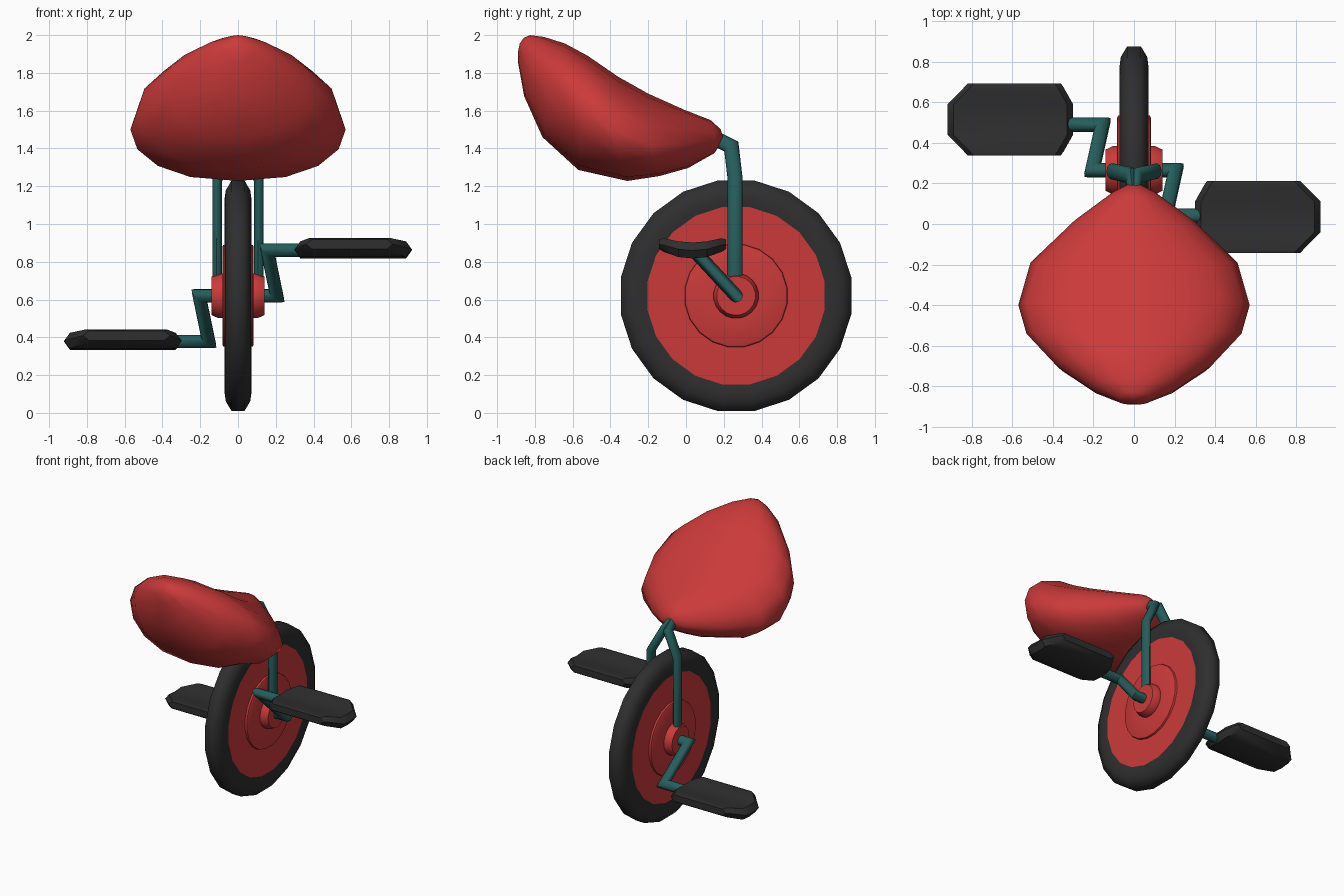
import bpy, bmesh, math
from mathutils import Vector

if "Cube" in bpy.data.objects:
    bpy.data.objects.remove(bpy.data.objects["Cube"])

HUB_Y, HUB_Z = 0.265, 0.62


def material(name, rgb):
    m = bpy.data.materials.new(name)
    m.diffuse_color = (*rgb, 1)
    m.use_nodes = True
    m.node_tree.nodes["Principled BSDF"].inputs["Base Color"].default_value = m.diffuse_color
    return m


RED = material("red", (0.6, 0.042, 0.042))
BLACK = material("black", (0.028, 0.028, 0.029))
TEAL = material("dark teal", (0.018, 0.11, 0.105))


def loft(name, rings, mat, angle=40, cap=True):
    """Skin a list of equal-sized rings into one object."""
    bm = bmesh.new()
    vs = [[bm.verts.new(p) for p in r] for r in rings]
    n = len(vs[0])
    for a, b in zip(vs, vs[1:]):
        for i in range(n):
            j = (i + 1) % n
            bm.faces.new((a[i], a[j], b[j], b[i]))
    if cap:
        bm.faces.new(vs[0][::-1])
        bm.faces.new(vs[-1])
    bmesh.ops.recalc_face_normals(bm, faces=bm.faces)
    me = bpy.data.meshes.new(name)
    bm.to_mesh(me)
    bm.free()
    ob = bpy.data.objects.new(name, me)
    bpy.context.collection.objects.link(ob)
    me.materials.append(mat)
    bpy.ops.object.select_all(action='DESELECT')
    ob.select_set(True)
    bpy.context.view_layer.objects.active = ob
    bpy.ops.object.shade_smooth_by_angle(angle=math.radians(angle))
    return ob


def lathe(name, profile, mat, angle, cap, n=20):
    """Spin (x, radius) points around the wheel axle."""
    rings = []
    for x, r in profile:
        ring = []
        for i in range(n):
            a = 2 * math.pi * (i + 0.5) / n
            ring.append((x, HUB_Y + r * math.cos(a), HUB_Z + r * math.sin(a)))
        rings.append(ring)
    return loft(name, rings, mat, angle, cap)


def tube(name, path, radius, mat, squash=1.0, n=10):
    """Mitred tube along a path; squash narrows it in x."""
    pts = [Vector((p[0] / squash, p[1], p[2])) for p in path]
    d = (pts[1] - pts[0]).normalized()
    u = d.orthogonal().normalized()
    v = d.cross(u)
    ring = []
    for i in range(n):
        a = 2 * math.pi * i / n
        ring.append(pts[0] + radius * (u * math.cos(a) + v * math.sin(a)))
    rings = [ring]
    for i in range(1, len(pts)):
        d = (pts[i] - pts[i - 1]).normalized()
        nxt = (pts[i + 1] - pts[i]).normalized() if i + 1 < len(pts) else d
        plane = (d + nxt).normalized()
        ring = [p + d * ((pts[i] - p).dot(plane) / d.dot(plane)) for p in ring]
        rings.append(ring)
    rings = [[(p.x * squash, p.y, p.z) for p in r] for r in rings]
    return loft(name, rings, mat, 50)


# Seat: stations of top (y, z), bottom (y, z), rim (y, z), half width
stations = [
    ((0.185, 1.50), (0.18, 1.42), (0.195, 1.46), 0.03),
    ((0.13, 1.55), (0.15, 1.375), (0.16, 1.44), 0.10),
    ((-0.01, 1.605), (0.01, 1.296), (0.02, 1.43), 0.29),
    ((-0.20, 1.69), (-0.14, 1.254), (-0.19, 1.42), 0.51),
    ((-0.36, 1.78), (-0.31, 1.228), (-0.40, 1.50), 0.57),
    ((-0.52, 1.89), (-0.57, 1.286), (-0.54, 1.61), 0.53),
    ((-0.64, 1.955), (-0.76, 1.46), (-0.70, 1.75), 0.38),
    ((-0.75, 1.99), (-0.857, 1.677), (-0.82, 1.89), 0.20),
    ((-0.825, 2.0), (-0.89, 1.86), (-0.87, 1.94), 0.08),
    ((-0.86, 1.985), (-0.888, 1.92), (-0.88, 1.955), 0.02),
]
rings = []
for top, bot, rim, w in stations:
    ring = []
    for i in range(16):
        a = 2 * math.pi * i / 16
        c, s = math.cos(a), math.sin(a)
        end = top if s > 0 else bot
        x = math.copysign(w * abs(c) ** 0.85, c) if abs(c) > 1e-6 else 0
        y, z = (r + (e - r) * abs(s) for r, e in zip(rim, end))
        ring.append((x, y, z))
    rings.append(ring)
loft("seat", rings, RED, 75)

# Wheel: rounded tyre and stepped disc with hub
half = [(0.065, 0.475), (0.071, 0.52), (0.065, 0.565), (0.034, 0.618)]
lathe("tyre", half + [(-x, r) for x, r in half[::-1]], BLACK, 60, False)
half = [(0.14, 0.103), (0.105, 0.12), (0.083, 0.12), (0.083, 0.262),
        (0.078, 0.272), (0.065, 0.275), (0.065, 0.478)]
lathe("wheel_disc", half + [(-x, r) for x, r in half[::-1]], RED, 35, True)

for side, label in ((1, "right"), (-1, "left")):
    # Fork legs meeting under the seat tip
    tube(label + "_fork_leg",
         [(side * 0.11, 0.26, 0.68), (side * 0.11, 0.26, 1.24),
          (side * 0.018, 0.24, 1.41), (side * 0.004, 0.12, 1.47)],
         0.04, TEAL, 0.65)

    # Cranks, opposite each other around the axle
    py, pz = HUB_Y - side * 0.225, HUB_Z + side * 0.242
    tube(label + "_crank",
         [(side * 0.10, HUB_Y, HUB_Z), (side * 0.205, HUB_Y, HUB_Z),
          (side * 0.155, py, pz), (side * 0.34, py, pz)],
         0.036, TEAL)

    # Dished pedals: y offset, inner x, outer x, top, bottom
    yc, zc = HUB_Y - side * 0.23 + (0.02 if side < 0 else 0), pz + 0.006
    rings = []
    for y, x0, x1, t, b in ((-0.177, 0.36, 0.82, 0.05, 0.0),
                            (-0.155, 0.345, 0.84, 0.057, -0.015),
                            (-0.075, 0.30, 0.92, 0.04, -0.043),
                            (0, 0.30, 0.92, 0.034, -0.05),
                            (0.075, 0.30, 0.92, 0.04, -0.043),
                            (0.155, 0.345, 0.84, 0.057, -0.015),
                            (0.177, 0.36, 0.82, 0.05, 0.0)):
        m, e = (t + b) / 2, 0.03
        rings.append([(side * x, yc + y, zc + z) for x, z in (
            (x0, m), (x0 + e, t), (x1 - e, t), (x1, m), (x1 - e, b), (x0 + e, b))])
    loft(label + "_pedal", rings, BLACK, 40)
